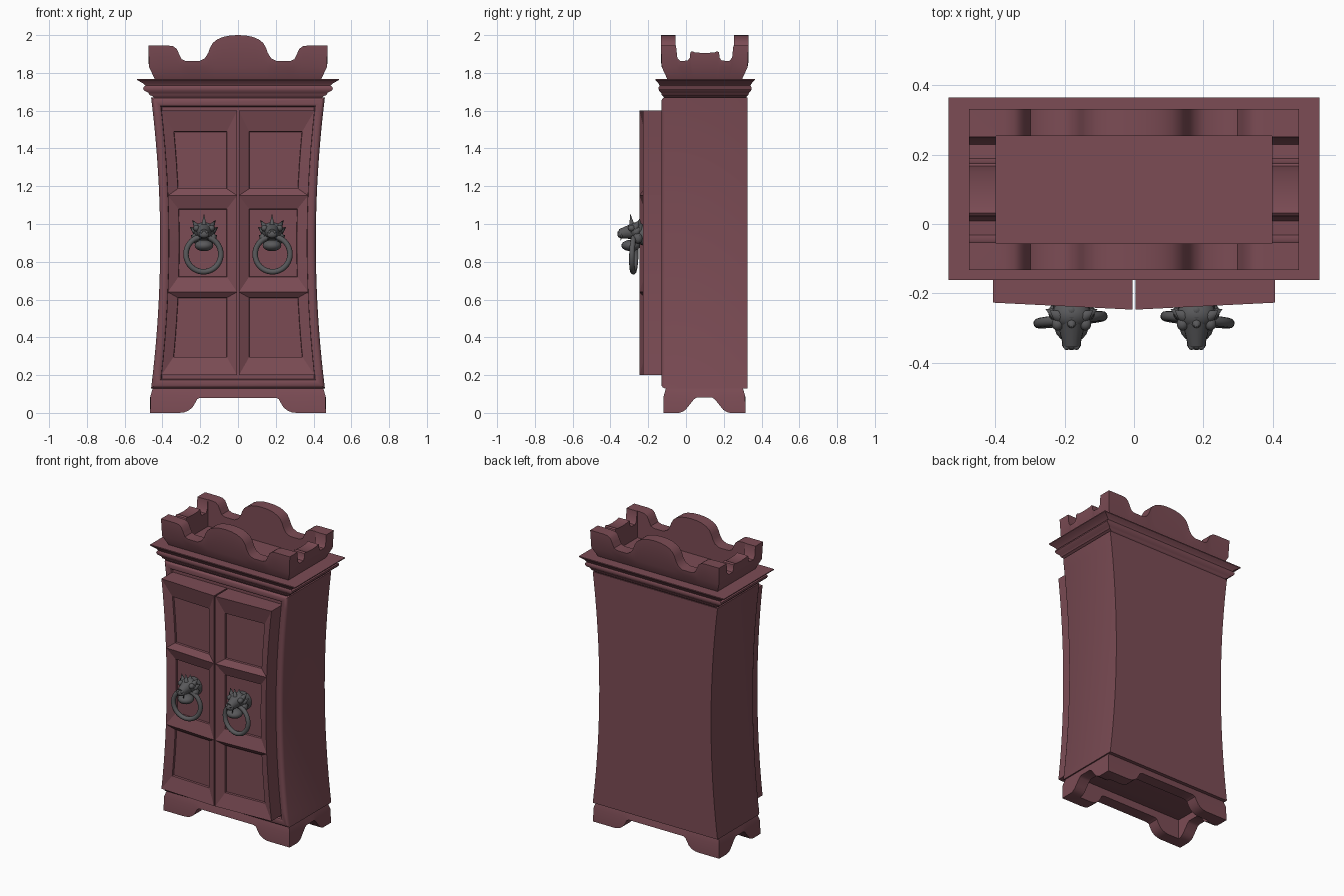
import bpy, bmesh, math
from mathutils import Vector, Matrix

if "Cube" in bpy.data.objects:
    bpy.data.objects.remove(bpy.data.objects["Cube"])


def material(name, rgb):
    m = bpy.data.materials.new(name)
    m.diffuse_color = (*rgb, 1)
    m.use_nodes = True
    m.node_tree.nodes["Principled BSDF"].inputs["Base Color"].default_value = m.diffuse_color
    return m


WOOD = material("red_wood", (0.20, 0.072, 0.09))
IRON = material("dark_iron", (0.10, 0.10, 0.105))


def finish(bm, name, mat, angle=38):
    bmesh.ops.remove_doubles(bm, verts=bm.verts, dist=1e-5)
    bmesh.ops.recalc_face_normals(bm, faces=bm.faces)
    me = bpy.data.meshes.new(name)
    bm.to_mesh(me)
    bm.free()
    me.materials.append(mat)
    ob = bpy.data.objects.new(name, me)
    bpy.context.collection.objects.link(ob)
    smooth(ob, angle)
    return ob


def smooth(ob, angle=38):
    bpy.ops.object.select_all(action='DESELECT')
    ob.select_set(True)
    bpy.context.view_layer.objects.active = ob
    bpy.ops.object.shade_smooth_by_angle(angle=math.radians(angle))


def loft(bm, loops, caps=True, closed=False):
    rows = [[bm.verts.new(p) for p in loop] for loop in loops]
    n = len(rows[0])
    pairs = list(zip(rows, rows[1:])) + ([(rows[-1], rows[0])] if closed else [])
    for a, b in pairs:
        for i in range(n):
            j = (i + 1) % n
            bm.faces.new((a[i], a[j], b[j], b[i]))
    if caps:
        bm.faces.new(rows[0])
        bm.faces.new(rows[-1])


def half_width(z):
    return 0.412 + 0.048 * ((z - 0.9) / 0.77) ** 2


# Waisted body with a rounded front frame
def body_outline(y, inset):
    n = 20
    zs = [0.13 + inset + (1.54 - 2 * inset) * i / n for i in range(n + 1)]
    right = [(half_width(z) - inset, y, z) for z in zs]
    return right + [(-x, y, z) for x, y, z in reversed(right)]


bm = bmesh.new()
loft(bm, [body_outline(y, d) for y, d in
          [(0.325, 0), (-0.112, 0), (-0.123, 0.005), (-0.13, 0.015),
           (-0.13, 0.035), (-0.124, 0.045), (-0.11, 0.05)]])
finish(bm, "cabinet_body", WOOD)


# Doors: three sloped, recessed panels each
def door_loop(side, z0, z1, margin, depth, y=None):
    n = 5
    zs = [z0 + (z1 - z0) * i / n for i in range(n + 1)]
    pts = [(0.005 + margin, z0)]
    pts += [(half_width(z) - 0.046 - margin, z) for z in zs]
    pts += [(0.005 + margin, z1)]
    return [(side * x, -0.247 + 0.05 * x + depth if y is None else y, z) for x, z in pts]


PANELS = [(0.20, 0.64, 0.295, 0.61), (0.64, 1.15, 0.72, 1.08), (1.15, 1.60, 1.187, 1.49)]
for side, label in ((-1, "left"), (1, "right")):
    bm = bmesh.new()
    for z0, z1, p0, p1 in PANELS:
        loft(bm, [door_loop(side, z0, z1, 0, 0, -0.105),
                  door_loop(side, z0, z1, 0, 0),
                  door_loop(side, p0, p1, 0.054, 0.025),
                  door_loop(side, p0 + 0.002, p1 - 0.002, 0.056, 0.038)])
    finish(bm, label + "_door", WOOD, 20)


# Moulded cornice
bm = bmesh.new()
loops = []
for z, hx in [(1.66, 0.44), (1.675, 0.45), (1.683, 0.468), (1.695, 0.474), (1.705, 0.495),
              (1.715, 0.502), (1.725, 0.50), (1.732, 0.49), (1.745, 0.503),
              (1.757, 0.525), (1.762, 0.535), (1.768, 0.535)]:
    hy = 0.263 - (0.535 - hx) * 0.5
    loops.append([(sx * hx, 0.101 + sy * hy, z) for sx, sy in
                  ((-1, -1), (1, -1), (1, 1), (-1, 1))])
loft(bm, loops)
finish(bm, "cornice", WOOD)


# Rectangular ring wall with a scalloped edge, used for crown and feet
def scalloped_ring(name, front, side, wall, cy, mid, base):
    hx, hy = front[-1][0], side[-1][0]

    def full(keys):
        return [(-t, h) for t, h in reversed(keys)] + [k for k in keys if k[0] > 0]

    f, s = full(front)[:-1], full(side)[:-1]
    rim = [(t, -hy, h) for t, h in f] + [(hx, t, h) for t, h in s]
    rim += [(-x, -y, h) for x, y, h in rim]

    def outer(x, y, z, d):
        return (x * (hx - d) / hx, cy + y * (hy - d) / hy, z)

    def inner(x, y, z):
        ix, iy = hx - wall, hy - wall
        return (max(-ix, min(ix, x)), cy + max(-iy, min(iy, y)), z)

    bm = bmesh.new()
    loft(bm, [[inner(x, y, base[0]) for x, y, h in rim],
              [inner(x, y, h) for x, y, h in rim],
              [outer(x, y, h, 0) for x, y, h in rim],
              [outer(x, y, mid[0], mid[1]) for x, y, h in rim],
              [outer(x, y, *base) for x, y, h in rim]], caps=False, closed=True)
    bmesh.ops.dissolve_degenerate(bm, edges=bm.edges, dist=1e-5)
    finish(bm, name, WOOD)


scalloped_ring("crown",
               [(0, 2.0), (0.04, 1.998), (0.08, 1.99), (0.11, 1.977), (0.132, 1.96),
                (0.147, 1.935), (0.158, 1.905), (0.175, 1.878), (0.205, 1.862),
                (0.275, 1.862), (0.298, 1.872), (0.312, 1.90), (0.325, 1.928),
                (0.345, 1.942), (0.375, 1.945), (0.475, 1.945)],
               [(0, 1.905), (0.05, 1.908), (0.068, 1.915), (0.076, 1.908), (0.079, 1.88),
                (0.09, 1.865), (0.13, 1.863), (0.145, 1.88), (0.152, 1.945), (0.232, 1.945)],
               0.077, 0.099, (1.83, 0.005), (1.765, 0.035))
scalloped_ring("base_feet",
               [(0, 0.08), (0.2, 0.08), (0.217, 0.072), (0.228, 0.05), (0.242, 0.028),
                (0.262, 0.012), (0.285, 0.003), (0.31, 0), (0.465, 0)],
               [(0, 0.082), (0.04, 0.082), (0.055, 0.072), (0.085, 0.035), (0.1, 0.016),
                (0.118, 0.005), (0.135, 0), (0.2175, 0)],
               0.077, 0.0975, (0.09, 0.002), (0.132, 0.014))


# Beast-head door pulls
def ball(bm, loc, size):
    bmesh.ops.create_uvsphere(bm, u_segments=18, v_segments=12, radius=1,
                              matrix=Matrix.Translation(loc) @ Matrix.Diagonal((*size, 1)))


def spike(bm, a, b, r1, r2=0.0, seg=10):
    a, b = Vector(a), Vector(b)
    rot = (b - a).to_track_quat('Z', 'Y').to_matrix().to_4x4()
    bmesh.ops.create_cone(bm, cap_ends=True, segments=seg, radius1=r1, radius2=r2,
                          depth=(b - a).length, matrix=Matrix.Translation((a + b) / 2) @ rot)


bm = bmesh.new()
spike(bm, (0, -0.18, 0.935), (0, -0.26, 0.95), 0.062, 0.05, 18)    # neck
ball(bm, (0, -0.26, 0.965), (0.056, 0.045, 0.045))                 # skull
spike(bm, (0, -0.26, 0.965), (0, -0.35, 0.948), 0.046, 0.025, 16)  # snout
ball(bm, (0, -0.347, 0.946), (0.028, 0.016, 0.02))
ball(bm, (0, -0.292, 0.886), (0.05, 0.05, 0.03))                   # lower jaw
spike(bm, (0, -0.285, 0.985), (0, -0.295, 1.055), 0.016)           # horns
spike(bm, (0, -0.25, 0.99), (0, -0.245, 1.03), 0.016)
for s in (-1, 1):
    ball(bm, (s * 0.04, -0.288, 0.978), (0.017, 0.019, 0.017))     # eyes
    ball(bm, (s * 0.014, -0.354, 0.957), (0.009, 0.009, 0.008))    # nostrils
    ball(bm, (s * 0.045, -0.255, 0.925), (0.022, 0.025, 0.028))    # cheeks
    spike(bm, (s * 0.02, -0.342, 0.94), (s * 0.021, -0.347, 0.908), 0.007)
    spike(bm, (s * 0.038, -0.265, 0.985), (s * 0.062, -0.25, 1.022), 0.018)
    spike(bm, (s * 0.045, -0.26, 0.96), (s * 0.075, -0.245, 0.985), 0.018)
    spike(bm, (s * 0.045, -0.255, 0.93), (s * 0.072, -0.245, 0.94), 0.016)
left_head = finish(bm, "left_beast_head", IRON)
left_head.location.x = -0.18
right_head = left_head.copy()
right_head.name = "right_beast_head"
right_head.location.x = 0.18
bpy.context.collection.objects.link(right_head)

# Pull rings
for side, label in ((-1, "left"), (1, "right")):
    bpy.ops.mesh.primitive_torus_add(major_segments=40, minor_segments=12,
                                     major_radius=0.093, minor_radius=0.0145,
                                     location=(side * 0.183, -0.276, 0.84),
                                     rotation=(math.radians(88), 0, -side * 0.11))
    ring = bpy.context.object
    ring.name = label + "_pull_ring"
    ring.data.materials.append(IRON)
    smooth(ring)
